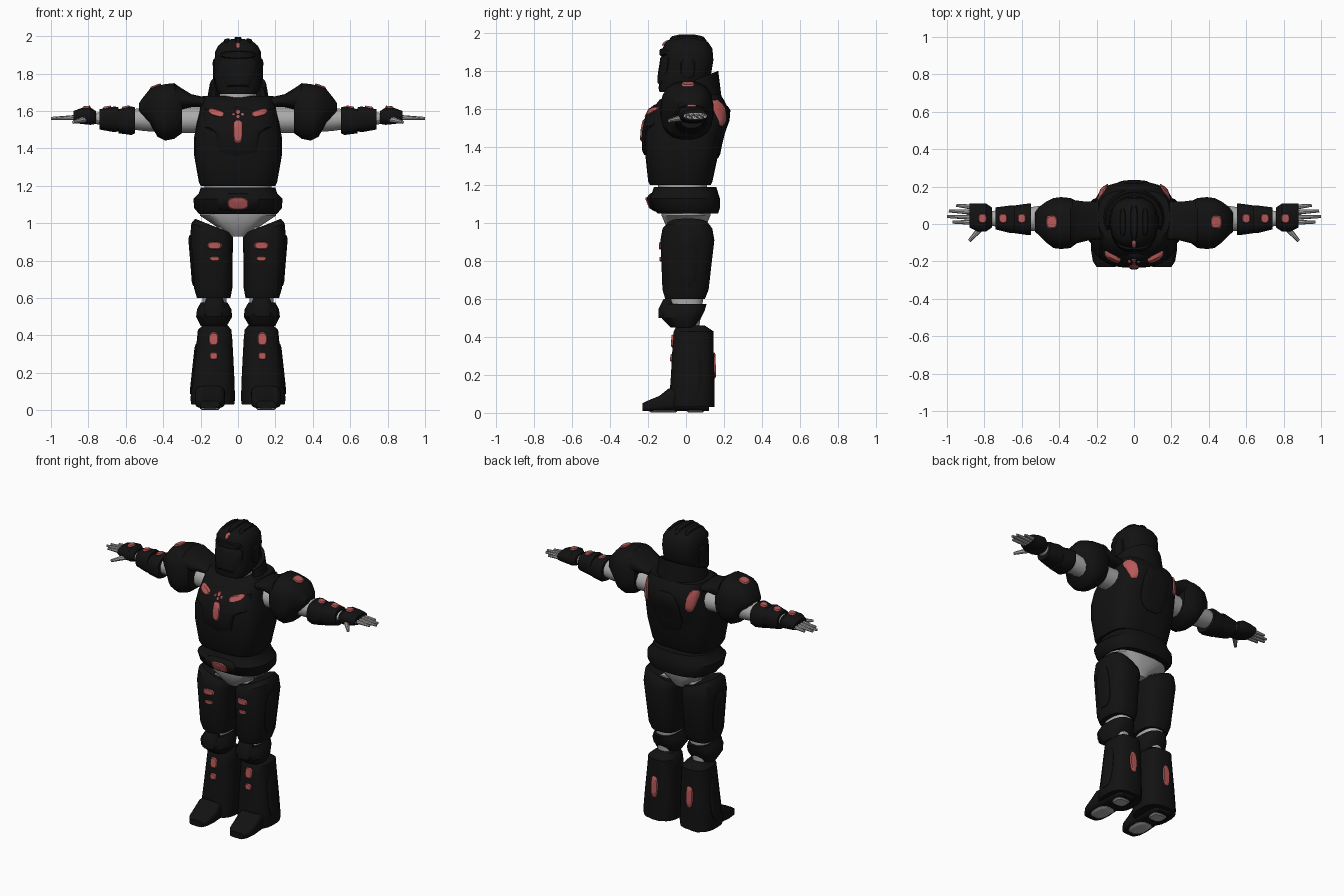
import bpy, bmesh, math
from mathutils import Vector, Matrix
from mathutils.bvhtree import BVHTree

cube = bpy.data.objects.get("Cube")
if cube:
    bpy.data.objects.remove(cube, do_unlink=True)


def material(name, rgb):
    m = bpy.data.materials.new(name)
    m.use_nodes = True
    m.diffuse_color = (*rgb, 1)
    b = next(n for n in m.node_tree.nodes if n.type == 'BSDF_PRINCIPLED')
    b.inputs["Base Color"].default_value = (*rgb, 1)
    b.inputs["Roughness"].default_value = 0.7
    return m


BLACK = material("black armour", (0.006, 0.006, 0.006))
GREY = material("grey suit", (0.4, 0.4, 0.4))
RED = material("dull red light", (0.48, 0.1, 0.1))


def finish(bm, name, mat, mirror=False, angle=35):
    bmesh.ops.recalc_face_normals(bm, faces=bm.faces)
    me = bpy.data.meshes.new(name)
    bm.to_mesh(me)
    bm.free()
    me.materials.append(mat)
    ob = bpy.data.objects.new(name, me)
    bpy.context.collection.objects.link(ob)
    bpy.ops.object.select_all(action='DESELECT')
    ob.select_set(True)
    bpy.context.view_layer.objects.active = ob
    bpy.ops.object.shade_smooth_by_angle(angle=math.radians(angle))
    if mirror:
        ob.modifiers.new("Mirror", 'MIRROR').use_mirror_merge = False
    return ob


def loft(name, mat, axis, rings, mirror=False, n=2.6, sides=20):
    """Rings are (position, a min, a max, b min, b max, slope along a)."""
    bm = bmesh.new()
    loops = []
    for t, a0, a1, b0, b1, *slope in rings:
        loop = []
        for i in range(sides):
            w = 2 * math.pi * (i + 0.5) / sides
            c, s = math.cos(w), math.sin(w)
            da = math.copysign(abs(c) ** (2 / n), c) * (a1 - a0) / 2
            db = math.copysign(abs(s) ** (2 / n), s) * (b1 - b0) / 2
            a, b = (a0 + a1) / 2 + da, (b0 + b1) / 2 + db
            h = t + (slope[0] * da if slope else 0)
            loop.append(bm.verts.new({'x': (h, a, b), 'y': (a, h, b), 'z': (a, b, h)}[axis]))
        loops.append(loop)
    for p, q in zip(loops, loops[1:]):
        for i in range(sides):
            j = (i + 1) % sides
            bm.faces.new((p[i], p[j], q[j], q[i]))
    bm.faces.new(loops[0])
    bm.faces.new(loops[-1])
    return finish(bm, name, mat, mirror)


def patch(name, mat, target, axis, sign, u, v, ru, rv, rot=0, mirror=False, outline=None, thick=0.009):
    """Plate laid over the target, seen from the given side (sign * axis)."""
    me = target.data
    tree = BVHTree.FromPolygons([p.co for p in me.vertices], [p.vertices for p in me.polygons])
    d = Vector([sign * (axis == k) for k in 'xyz'])
    ua, va = {'x': ((0, 1, 0), (0, 0, 1)), 'y': ((1, 0, 0), (0, 0, 1)), 'z': ((1, 0, 0), (0, 1, 0))}[axis]
    ua, va = Vector(ua), Vector(va)
    if outline is None:
        outline = []
        for k in range(12):
            w = 2 * math.pi * (k + 0.5) / 12
            c, s = math.cos(w), math.sin(w)
            outline.append((math.copysign(abs(c) ** 0.7, c), math.copysign(abs(s) ** 0.7, s)))
    cr, sr = math.cos(math.radians(rot)), math.sin(math.radians(rot))
    last = [Vector()]

    def point(p, q, lift):
        x, y = p * ru, q * rv
        o = ua * (u + x * cr - y * sr) + va * (v + x * sr + y * cr)
        hit = tree.ray_cast(o + d * 3, -d)[0]
        depth = d * (hit.dot(d) if hit else last[0].dot(d))
        last[0] = depth
        return bm.verts.new(o + depth + d * lift)

    bm = bmesh.new()
    mid = point(0, 0, thick)
    loops = [[point(p * k, q * k, h) for p, q in outline]
             for k, h in ((0.45, thick), (0.85, thick), (1, thick * 0.4), (1, -0.01))]
    m = len(outline)
    for i in range(m):
        j = (i + 1) % m
        bm.faces.new((mid, loops[0][i], loops[0][j]))
        for p, q in zip(loops, loops[1:]):
            bm.faces.new((p[i], q[i], q[j], p[j]))
    return finish(bm, name, mat, mirror)


def rod(name, mat, p, q, r0, r1):
    p, q = Vector(p), Vector(q)
    bm = bmesh.new()
    rot = (q - p).to_track_quat('Z', 'Y').to_matrix().to_4x4()
    bmesh.ops.create_cone(bm, cap_ends=True, segments=8, radius1=r0, radius2=r1, depth=(q - p).length,
                          matrix=Matrix.Translation((p + q) / 2) @ rot)
    return finish(bm, name, mat, True)


# Grey under-suit
loft("neck", GREY, 'z', [(1.55, -.1, .1, -.11, .11), (1.72, -.1, .1, -.1, .1)])
loft("waist", GREY, 'z', [(1.1, -.18, .18, -.14, .12), (1.22, -.18, .18, -.15, .11)])
loft("pelvis", GREY, 'z', [(.93, -.05, .05, -.07, .08), (.97, -.1, .1, -.1, .1),
                           (1.04, -.205, .205, -.13, .13), (1.1, -.21, .21, -.13, .13)])
loft("leg", GREY, 'z', [(.1, .08, .18, -.04, .08), (.45, .08, .18, -.05, .07), (.59, .06, .19, -.09, .09),
                        (.98, .06, .2, -.08, .1)], True)
loft("arm", GREY, 'x', [(.17, -.05, .11, 1.48, 1.62), (.32, -.04, .1, 1.48, 1.62), (.5, -.04, .1, 1.49, 1.62),
                        (.57, -.04, .09, 1.5, 1.61), (.77, -.01, .07, 1.53, 1.59)], True, n=2, sides=12)
loft("palm", GREY, 'x', [(.76, 0, .07, 1.54, 1.59), (.82, -.02, .1, 1.54, 1.59), (.88, -.01, .11, 1.55, 1.58)], True)
for i, (y, tip) in enumerate([(.1, .95), (.07, .99), (.04, 1.0), (.01, .97)]):
    rod(f"finger_{i + 1}", GREY, (.86, y * .9, 1.565), (tip, y, 1.56), .014, .008)
rod("thumb", GREY, (.8, 0, 1.56), (.88, -.09, 1.54), .02, .009)

# Torso shell
torso = loft("chest_shell", BLACK, 'z', [
    (1.2, -.2, .2, -.19, .13), (1.22, -.21, .21, -.2, .14), (1.36, -.235, .235, -.215, .17),
    (1.46, -.235, .235, -.22, .19), (1.54, -.22, .22, -.21, .22), (1.6, -.205, .205, -.18, .225),
    (1.65, -.2, .2, -.14, .2), (1.68, -.19, .19, -.09, .18)], n=3.2, sides=32)
patch("breastplate", BLACK, torso, 'y', -1, 0, 1.5, .2, .14, thick=.015,
      outline=[(-.9, .8), (-.9, .1), (-.6, -.1), (-.5, -.85), (0, -1), (.5, -.85), (.6, -.1), (.9, .1), (.9, .8), (0, .9)])
patch("back_plate", BLACK, torso, 'y', 1, 0, 1.48, .1, .14, thick=.01)

# Raised collar round the back of the head
bm = bmesh.new()
prev = None
for i in range(17):
    w = math.radians(-25 + 230 * i / 16)
    x, y = math.cos(w), math.sin(w)
    rows = []
    for r, top in ((.17, 0), (.15, 1), (.13, 1), (.13, 0)):
        py = .03 + y * (r - .01)
        rows.append(bm.verts.new((x * r, py, 1.735 + .4 * py if top else 1.64)))
    if prev:
        for k in range(4):
            m = (k + 1) % 4
            bm.faces.new((prev[k], prev[m], rows[m], rows[k]))
    else:
        bm.faces.new(rows)
    prev = rows
bm.faces.new(prev)
finish(bm, "collar", BLACK)

# Helmet
helmet = loft("helmet", BLACK, 'z', [
    (1.69, -.1, .1, -.14, .02), (1.71, -.115, .115, -.145, .08), (1.77, -.125, .125, -.14, .13),
    (1.86, -.127, .127, -.125, .145), (1.92, -.122, .122, -.125, .14), (1.95, -.105, .105, -.11, .12),
    (1.975, -.075, .075, -.075, .09), (1.985, -.03, .03, -.03, .04)], n=2.6, sides=28)
patch("visor", BLACK, helmet, 'y', -1, 0, 1.8, .1, .08, thick=.012,
      outline=[(-1, .9), (-1, 0), (-.6, -.9), (.6, -.9), (1, 0), (1, .9), (0, 1)])
patch("brow", BLACK, helmet, 'y', -1, 0, 1.9, .1, .02, thick=.015)
patch("crest", BLACK, helmet, 'z', 1, 0, .01, .02, .1, thick=.01)
patch("crest_side", BLACK, helmet, 'z', 1, .06, .01, .015, .08, mirror=True, thick=.008)
patch("ear_plate", BLACK, helmet, 'x', 1, .01, 1.82, .04, .06, mirror=True)
patch("helmet_light", RED, helmet, 'y', -1, 0, 1.95, .012, .015, thick=.012)

# Belt
belt = loft("belt", BLACK, 'z', [
    (1.05, -.21, .21, -.15, .17), (1.08, -.235, .235, -.18, .18), (1.13, -.24, .24, -.2, .18),
    (1.16, -.21, .21, -.18, .17), (1.19, -.2, .2, -.17, .16)], n=2.6, sides=28)
patch("belt_band", BLACK, belt, 'y', -1, 0, 1.11, .12, .05, thick=.01)
patch("buckle_light", RED, belt, 'y', -1, 0, 1.105, .06, .035, thick=.016)

# Shoulders
loft("shoulder_strap", BLACK, 'x', [(.16, -.08, .12, 1.62, 1.67), (.25, -.09, .12, 1.62, 1.69),
                                    (.33, -.11, .13, 1.6, 1.74)], True)
pad = loft("shoulder_pad", BLACK, 'x', [
    (.3, -.1, .12, 1.48, 1.72), (.34, -.13, .14, 1.45, 1.75), (.39, -.135, .145, 1.44, 1.745),
    (.43, -.13, .14, 1.46, 1.735), (.47, -.1, .12, 1.53, 1.72), (.51, -.06, .09, 1.57, 1.67),
    (.53, -.04, .06, 1.6, 1.64)], True)
patch("shoulder_light", RED, pad, 'z', 1, .44, .01, .03, .035, mirror=True)

# Forearm and hand guards
for name, rings, lx in [
    ("forearm_guard", [(.55, -.06, .11, 1.48, 1.62), (.57, -.06, .11, 1.47, 1.625), (.64, -.05, .1, 1.48, 1.61)], .6),
    ("wrist_guard", [(.64, -.05, .1, 1.49, 1.62), (.66, -.05, .1, 1.485, 1.625), (.74, -.03, .09, 1.5, 1.61)], .7),
    ("hand_guard", [(.76, -.02, .09, 1.53, 1.6), (.79, -.04, .11, 1.525, 1.62), (.84, -.04, .11, 1.53, 1.615),
                    (.88, -.02, .11, 1.54, 1.6)], .81)]:
    g = loft(name, BLACK, 'x', rings, True, sides=16)
    patch(name + "_light", RED, g, 'z', 1, lx, .03, .022, .025, mirror=True)

# Thighs
thigh = loft("thigh_armour", BLACK, 'z', [
    (.6, .04, .22, -.11, .1), (.65, .03, .235, -.125, .12), (.78, .03, .245, -.13, .135),
    (.91, .025, .257, -.135, .15, .1), (.96, .025, .25, -.125, .14, .35), (.985, .035, .23, -.1, .12, .4)],
    True, n=2.8, sides=24)
patch("thigh_side_plate", BLACK, thigh, 'x', 1, 0, .8, .06, .14, mirror=True, thick=.01)
patch("thigh_light_upper", RED, thigh, 'y', -1, .125, .88, .038, .02, mirror=True)
patch("thigh_light_lower", RED, thigh, 'y', -1, .125, .81, .028, .012, mirror=True)

# Knees
loft("knee_guard", BLACK, 'z', [(.45, .06, .2, -.08, .05), (.5, .03, .225, -.13, .08),
                                (.54, .035, .22, -.14, .1), (.575, .055, .2, -.13, .11)], True)
loft("knee_cap", BLACK, 'z', [(.5, .08, .18, -.145, -.05), (.55, .065, .19, -.145, -.05),
                              (.6, .08, .17, -.12, -.07)], True, sides=12)

# Shins
shin = loft("shin_armour", BLACK, 'z', [
    (.03, .02, .25, -.09, .15), (.06, .015, .255, -.09, .15), (.2, .02, .24, -.08, .15),
    (.38, .03, .22, -.07, .145), (.43, .035, .215, -.065, .145), (.46, .06, .18, -.05, .1)], True, n=2.8, sides=24)
patch("shin_side_plate", BLACK, shin, 'x', 1, .03, .22, .05, .14, mirror=True, thick=.008)
patch("shin_light_upper", RED, shin, 'y', -1, .13, .38, .026, .035, mirror=True)
patch("shin_light_lower", RED, shin, 'y', -1, .13, .29, .022, .02, mirror=True)
patch("calf_light", RED, shin, 'y', 1, .13, .25, .025, .07, mirror=True)

# Boots with grey soles
boot = loft("boot", BLACK, 'y', [
    (-.23, .1, .2, .01, .05), (-.2, .08, .22, .01, .065), (-.14, .07, .23, .01, .09), (-.09, .07, .23, .01, .13),
    (.05, .07, .22, .01, .13), (.1, .08, .21, .01, .1), (.12, .1, .19, .01, .08)], True, n=4, sides=24)
patch("sole_front", GREY, boot, 'z', -1, .15, -.12, .055, .075, mirror=True)
patch("sole_heel", GREY, boot, 'z', -1, .145, .05, .05, .045, mirror=True)

# Chest and back lights
plate = bpy.data.objects["breastplate"]
patch("chest_light_centre", RED, plate, 'y', -1, 0, 1.49, .026, .06)
patch("chest_light_side", RED, torso, 'y', -1, .115, 1.59, .045, .018, 15, True, thick=.02)
for name, z, r in [("emblem_dot_top", 1.595, .013), ("emblem_dot_bottom", 1.57, .009)]:
    patch(name, RED, torso, 'y', -1, 0, z, r, r, thick=.02)
patch("emblem_dot_side", RED, torso, 'y', -1, .024, 1.582, .009, .008, mirror=True, thick=.02)
patch("back_light", RED, torso, 'y', 1, .165, 1.58, .025, .07, -8, True, thick=.012)
